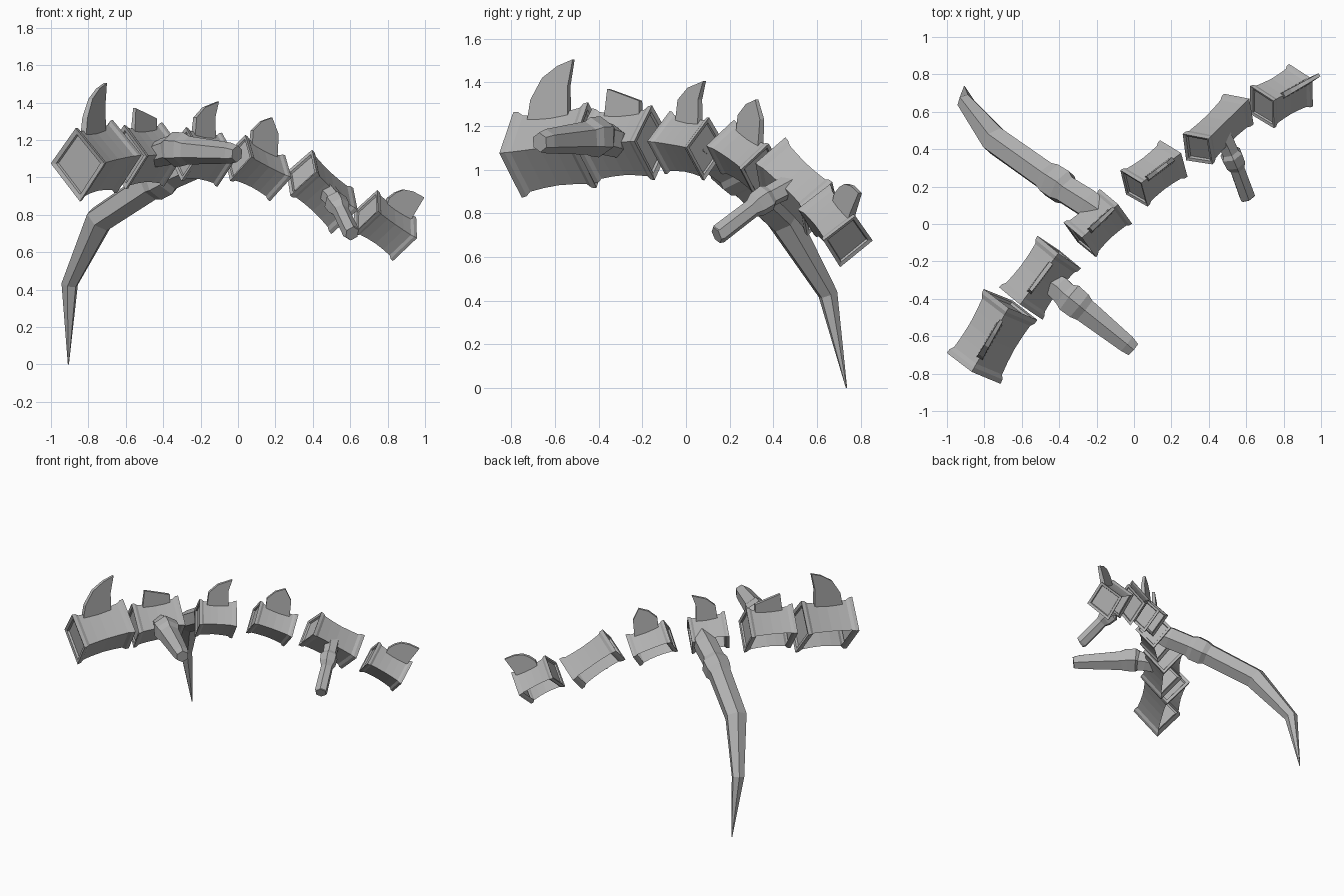
import bpy, bmesh, math
from mathutils import Vector

cube = bpy.data.objects.get("Cube")
if cube:
    bpy.data.objects.remove(cube, do_unlink=True)

# One flat bone colour
bone = bpy.data.materials.new("bone_grey")
bone.use_nodes = True
bone.diffuse_color = (0.45, 0.45, 0.45, 1)
bsdf = bone.node_tree.nodes["Principled BSDF"]
bsdf.inputs["Base Color"].default_value = bone.diffuse_color
bsdf.inputs["Roughness"].default_value = 0.8


def finish(bm, name):
    mesh = bpy.data.meshes.new(name)
    bm.to_mesh(mesh)
    bm.free()
    mesh.materials.append(bone)
    obj = bpy.data.objects.new(name, mesh)
    bpy.context.collection.objects.link(obj)


def loft(rings):
    """Skin a row of equal-sized rings and close both ends."""
    bm = bmesh.new()
    rows = [[bm.verts.new(p) for p in ring] for ring in rings]
    n = len(rows[0])
    for a, b in zip(rows, rows[1:]):
        for i in range(n):
            j = (i + 1) % n
            bm.faces.new((a[i], a[j], b[j], b[i]))
    bm.faces.new(rows[0])
    bm.faces.new(rows[-1])
    bmesh.ops.recalc_face_normals(bm, faces=bm.faces)
    return bm


# Vertebra: diamond section, flared rims, recessed ends
HALF_PROFILE = [(0.90, 0.78), (0.97, 0.82), (1.0, 1.0), (0.87, 0.98),
                (0.76, 0.89), (0.4, 0.85)]
PROFILE = ([(-t, s) for t, s in HALF_PROFILE] + [(0, 0.83)]
           + [(t, s) for t, s in reversed(HALF_PROFILE)])


def vertebra(name, front, back, side, up):
    front, back = Vector(front), Vector(back)
    mid, half = (front + back) / 2, (back - front) / 2
    axis = half.normalized()
    s = Vector((half.y, -half.x, 0)).normalized()
    u = s.cross(half).normalized()
    corners = [s * side, u * up, -s * side, -u * up * 1.08]
    bm = loft([[mid + half * t + c * k for c in corners] for t, k in PROFILE])
    # The hollow body is open on its lower far side, between the rims
    gap = [f for f in bm.faces
           if abs((f.calc_center_median() - mid).dot(axis)) < 0.8 * half.length
           and f.normal.dot(s) < -0.2 and f.normal.dot(u) < -0.2]
    bmesh.ops.delete(bm, geom=gap, context="FACES")
    finish(bm, name)
    return mid, Vector((half.x, half.y, 0)).normalized(), s


# Fin: outline in the upright plane of the vertebra, thinning to its tip
def fin(name, frame, outline, thick=0.046):
    mid, along, side = frame
    base = Vector((mid.x, mid.y, 0))
    flat = [base + along * d + Vector((0, 0, z)) for d, z in outline]
    root = (flat[0] + flat[-1]) / 2
    reach = max((p - root).length for p in flat)
    width = [thick * (1 - 0.6 * (p - root).length / reach) for p in flat]
    finish(loft([[p + side * k * w / 2 for p, w in zip(flat, width)]
                 for k in (-1, 1)]), name)


# Rib: six-sided tube along a path of (point, radius)
def rib(name, path, sides=6):
    pts = [Vector(p[:3]) for p in path]
    heading = pts[-1] - pts[0]
    across = Vector((heading.y, -heading.x, 0)).normalized()
    angles = [math.tau * (k + 0.5) / sides for k in range(sides)]
    rings = []
    for i, p in enumerate(pts):
        tangent = (pts[min(i + 1, len(pts) - 1)] - pts[max(i - 1, 0)]).normalized()
        b = across.cross(tangent).normalized()
        a = tangent.cross(b)
        rings.append([p + (a * math.cos(t) + b * math.sin(t)) * path[i][3]
                      for t in angles])
    finish(loft(rings), name)


# Spine from the front end to the tail
spine = [
    ((-.857, -.772, 1.075), (-.66, -.43, 1.12), .166, .19),
    ((-.605, -.425, 1.115), (-.40, -.15, 1.13), .145, .165),
    ((-.29, -.085, 1.13), (-.097, .095, 1.10), .127, .14),
    ((0, .19, 1.11), (.213, .35, 1.0), .122, .128),
    ((.34, .40, 1.03), (.56, .615, .825), .114, .142),
    ((.685, .625, .82), (.893, .742, .675), .13, .132),
]
frames = [vertebra(f"vertebra_{i + 1}", *v) for i, v in enumerate(spine)]

# Fins on the ridges, one vertebra has none
fins = {
    0: [(-.15, 1.15), (-.12, 1.32), (-.06, 1.42), (.02, 1.475), (.10, 1.505),
        (.075, 1.38), (.08, 1.15)],
    1: [(-.11, 1.15), (-.085, 1.37), (0, 1.345), (.1, 1.315), (.1, 1.15)],
    2: [(-.08, 1.1), (-.05, 1.32), (.015, 1.375), (.117, 1.405), (.087, 1.32),
        (.09, 1.1)],
    3: [(-.063, 1.05), (-.04, 1.25), (.02, 1.30), (.09, 1.32), (.13, 1.23),
        (.11, 1.0)],
    5: [(-.02, .80), (.015, .89), (.06, .92), (.107, .935), (.165, .925),
        (.233, .893), (.165, .80), (.12, .72)],
}
for i, outline in fins.items():
    fin(f"fin_{i + 1}", frames[i], outline)

# Long curved rib with a collar near its root
rib("long_rib", [
    (-.14, .04, 1.12, .065), (-.24, .105, 1.07, .085), (-.36, .18, 1.015, .083),
    (-.385, .20, 1.0, .10), (-.44, .235, .97, .098), (-.47, .255, .955, .083),
    (-.74, .445, .775, .08), (-.90, .65, .43, .046), (-.907, .735, 0, .003)])

# Broken rib stub at the front
rib("broken_rib", [
    (-.48, -.29, 1.11, .06), (-.40, -.345, 1.135, .075),
    (-.365, -.38, 1.145, .077), (-.345, -.395, 1.15, .094),
    (-.295, -.435, 1.15, .09), (-.265, -.46, 1.145, .076),
    (-.04, -.64, 1.13, .056), (-.005, -.67, 1.125, .045)])

# Small rib stub near the tail
rib("small_rib", [
    (.47, .48, .93, .055), (.515, .385, .88, .05), (.52, .37, .87, .064),
    (.54, .325, .84, .06), (.55, .30, .82, .044), (.605, .15, .705, .046),
    (.61, .14, .70, .04)])
